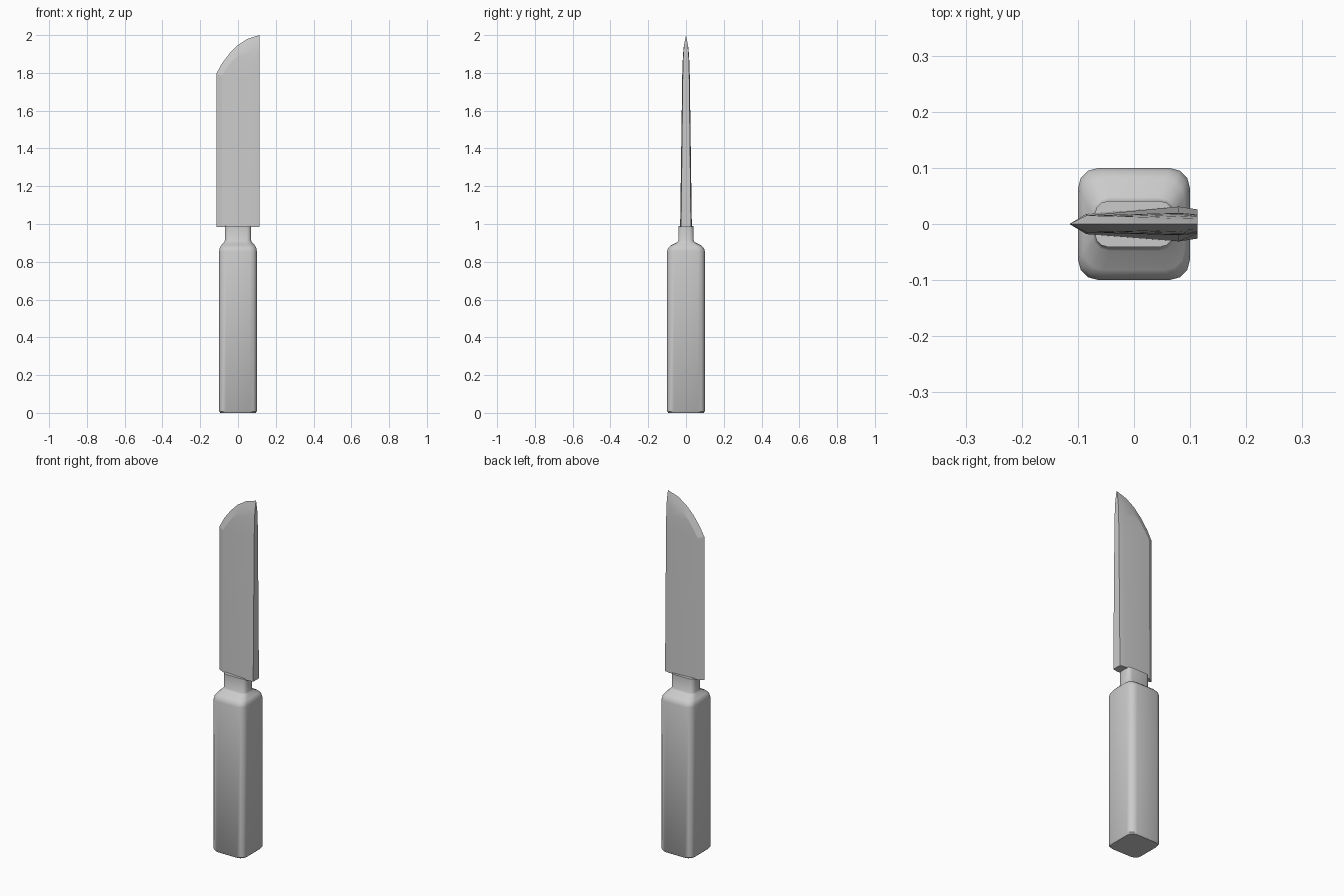
import bpy, bmesh
from math import pi, sin, cos

if "Cube" in bpy.data.objects:
    bpy.data.objects.remove(bpy.data.objects["Cube"])


def loft(name, rings, angle):
    """Skin a list of equal-length closed rings and cap both ends."""
    bm = bmesh.new()
    rows = [[bm.verts.new(p) for p in ring] for ring in rings]
    n = len(rows[0])
    for a, b in zip(rows, rows[1:]):
        for i in range(n):
            j = (i + 1) % n
            bm.faces.new((a[i], a[j], b[j], b[i]))
    bm.faces.new(rows[0][::-1])
    bm.faces.new(rows[-1])
    bmesh.ops.remove_doubles(bm, verts=bm.verts, dist=1e-5)
    bmesh.ops.recalc_face_normals(bm, faces=bm.faces)
    mesh = bpy.data.meshes.new(name)
    bm.to_mesh(mesh)
    bm.free()
    obj = bpy.data.objects.new(name, mesh)
    bpy.context.collection.objects.link(obj)
    bpy.context.view_layer.objects.active = obj
    obj.select_set(True)
    bpy.ops.object.shade_smooth_by_angle(angle=angle)
    obj.select_set(False)
    return obj


def rounded_rect(hx, hy, r, z, segs=3):
    """Horizontal rounded rectangle at height z."""
    pts = []
    for k, (sx, sy) in enumerate(((1, 1), (-1, 1), (-1, -1), (1, -1))):
        for s in range(segs + 1):
            a = (k + s / segs) * pi / 2
            pts.append((sx * (hx - r) + r * cos(a), sy * (hy - r) + r * sin(a), z))
    return pts


# Handle: square grip with soft shoulder and narrow neck
handle_profile = [  # half x, half y, corner radius, z
    (0.094, 0.094, 0.035, 0.0),
    (0.1, 0.1, 0.037, 0.008),
    (0.1, 0.1, 0.037, 0.855),
    (0.097, 0.095, 0.037, 0.873),
    (0.09, 0.082, 0.036, 0.886),
    (0.074, 0.048, 0.03, 0.903),
    (0.07, 0.041, 0.024, 0.912),
    (0.07, 0.041, 0.024, 0.99),
]
loft("handle", [rounded_rect(*p) for p in handle_profile], 0.7)

# Blade: cutting edge, grind line, ridge and spine at stations up to the tip
def blade_ring(edge, grind, ridge, spine):
    side = [grind, ridge, spine]
    return ([(edge[0], 0, edge[1])]
            + [(x, -y, z) for x, y, z in side]
            + [(x, y, z) for x, y, z in reversed(side)])


tip = (0.113, 2.0)
stations = [
    ((-0.115, 0.985), (-0.085, 0.018, 0.985), (0.08, 0.031, 0.985), (0.113, 0.026, 0.985)),
    ((-0.115, 1.795), (-0.085, 0.015, 1.785), (0.08, 0.02, 1.785), (0.113, 0.017, 1.785)),
    ((-0.085, 1.85), (-0.06, 0.0145, 1.825), (0.08, 0.019, 1.825), (0.113, 0.016, 1.825)),
    ((-0.045, 1.903), (-0.025, 0.0135, 1.872), (0.08, 0.017, 1.872), (0.113, 0.015, 1.872)),
    ((0.0, 1.948), (0.015, 0.0125, 1.912), (0.08, 0.0145, 1.912), (0.113, 0.013, 1.912)),
    ((0.05, 1.98), (0.06, 0.0105, 1.942), (0.08, 0.011, 1.945), (0.113, 0.01, 1.95)),
]
rings = [blade_ring(*s) for s in stations]
rings.append([(tip[0], 0, tip[1])] * 7)


def trim_cap(rings):
    """Replace the collapsed last ring with a near-zero one that merges to a point."""
    rings[-1] = [(x + i * 1e-8, y, z) for i, (x, y, z) in enumerate(rings[-1])]
    return rings


loft("blade", trim_cap(rings), 0.2)
